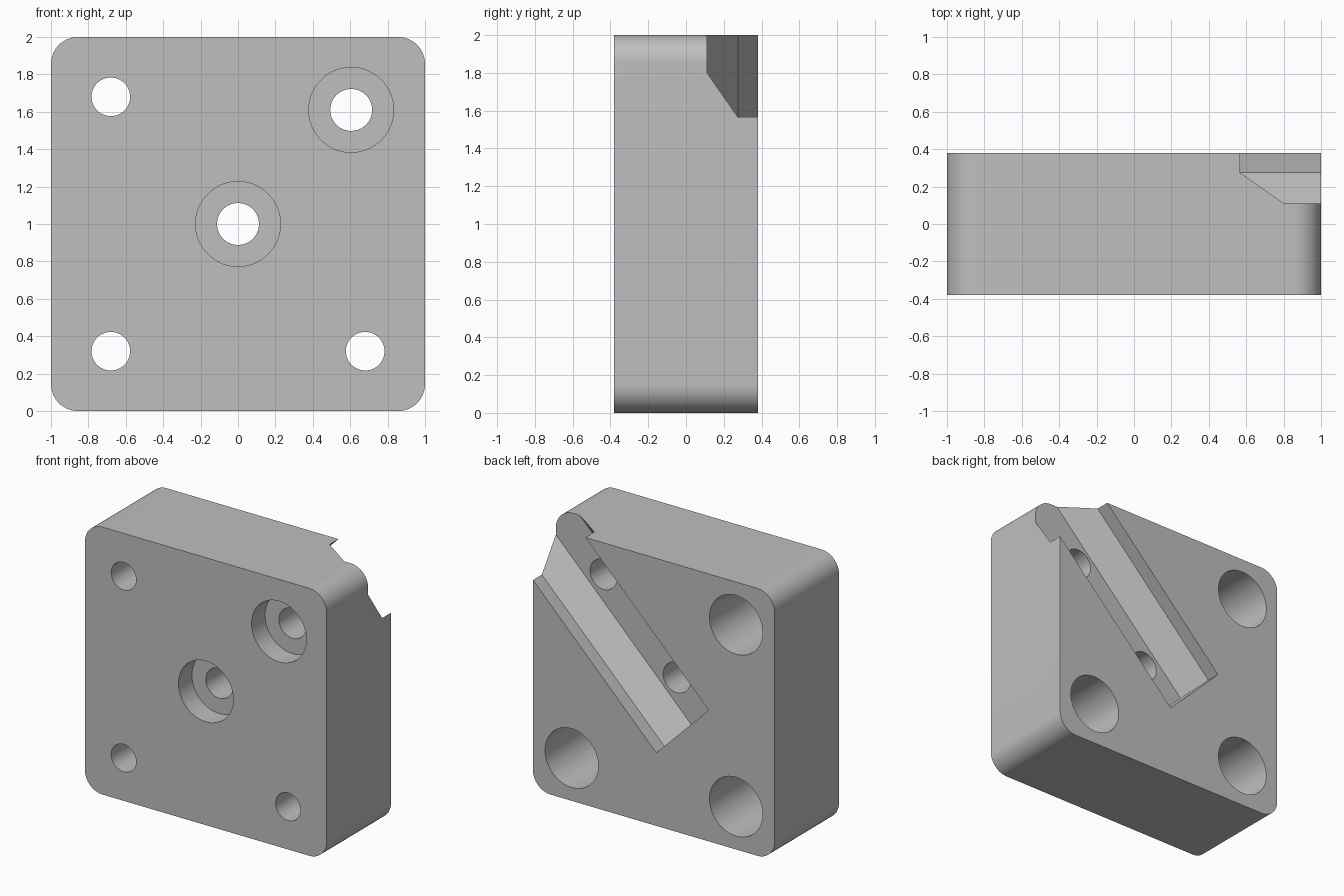
import bpy
import bmesh
from math import radians, sqrt
from mathutils import Matrix, Vector

default = bpy.data.objects.get("Cube")
if default:
    bpy.data.objects.remove(default, do_unlink=True)

HALF_DEPTH = 0.38
CORNER = 0.145

grey = bpy.data.materials.new("plain grey")
grey.use_nodes = True
colour = (0.52, 0.52, 0.52, 1)
grey.diffuse_color = colour
grey.node_tree.nodes["Principled BSDF"].inputs["Base Color"].default_value = colour


def make_object(name, bm):
    bmesh.ops.recalc_face_normals(bm, faces=bm.faces[:])
    mesh = bpy.data.meshes.new(name)
    bm.to_mesh(mesh)
    bm.free()
    mesh.materials.append(grey)
    obj = bpy.data.objects.new(name, mesh)
    bpy.context.collection.objects.link(obj)
    return obj


def hole_cutter(x, z, radius, y_front, y_back):
    """Cylinder running along y."""
    bm = bmesh.new()
    place = (Matrix.Translation((x, (y_front + y_back) / 2, z))
             @ Matrix.Rotation(radians(90), 4, 'X'))
    bmesh.ops.create_cone(bm, cap_ends=True, segments=64, radius1=radius,
                          radius2=radius, depth=y_back - y_front, matrix=place)
    return make_object("hole_cutter", bm)


def slot_cutter(start, end):
    """Channel along the diagonal, with sloped lower walls, open to the back."""
    profile = [(0.14, 0.11), (0.307, 0.275), (0.307, 0.6)]
    profile += [(-u, y) for u, y in reversed(profile)]
    along = Vector((1, 0, 1)) / sqrt(2)
    across = Vector((1, 0, -1)) / sqrt(2)
    centre = Vector((0, 0, 1))
    bm = bmesh.new()
    face = bm.faces.new([bm.verts.new(centre + along * start + across * u
                                      + Vector((0, y, 0))) for u, y in profile])
    grown = bmesh.ops.extrude_face_region(bm, geom=[face])["geom"]
    verts = [g for g in grown if isinstance(g, bmesh.types.BMVert)]
    bmesh.ops.translate(bm, verts=verts, vec=along * (end - start))
    return make_object("slot_cutter", bm)


# Block with four rounded corners
bm = bmesh.new()
bmesh.ops.create_cube(bm, size=2, matrix=Matrix.Translation((0, 0, 1))
                      @ Matrix.Diagonal((1, HALF_DEPTH, 1, 1)))
depth_edges = [e for e in bm.edges
               if abs(e.verts[0].co.y - e.verts[1].co.y) > 0.1]
bmesh.ops.bevel(bm, geom=depth_edges, offset=CORNER, offset_type='OFFSET',
                segments=16, profile=0.5, affect='EDGES')
block = make_object("mounting_block", bm)

# Diagonal slot
cutters = [slot_cutter(-0.335, 2)]

# Corner bolt holes, widened from the back
for x, z in [(-0.68, 1.68), (-0.68, 0.32), (0.68, 0.32)]:
    cutters.append(hole_cutter(x, z, 0.103, -1, 1))
    cutters.append(hole_cutter(x, z, 0.22, -0.12, 1))

# Slot screw holes, widened from the front
for x, z in [(0, 1), (0.605, 1.61)]:
    cutters.append(hole_cutter(x, z, 0.112, -1, 1))
    cutters.append(hole_cutter(x, z, 0.227, -1, -0.22))

# Cut everything out of the block
bpy.ops.object.select_all(action='DESELECT')
bpy.context.view_layer.objects.active = block
block.select_set(True)
for cutter in cutters:
    cutter.hide_render = True
    mod = block.modifiers.new("cut", 'BOOLEAN')
    mod.operation = 'DIFFERENCE'
    mod.solver = 'EXACT'
    mod.object = cutter
    bpy.ops.object.modifier_apply(modifier=mod.name)
    bpy.data.objects.remove(cutter, do_unlink=True)

bpy.ops.object.shade_smooth_by_angle(angle=radians(25))
